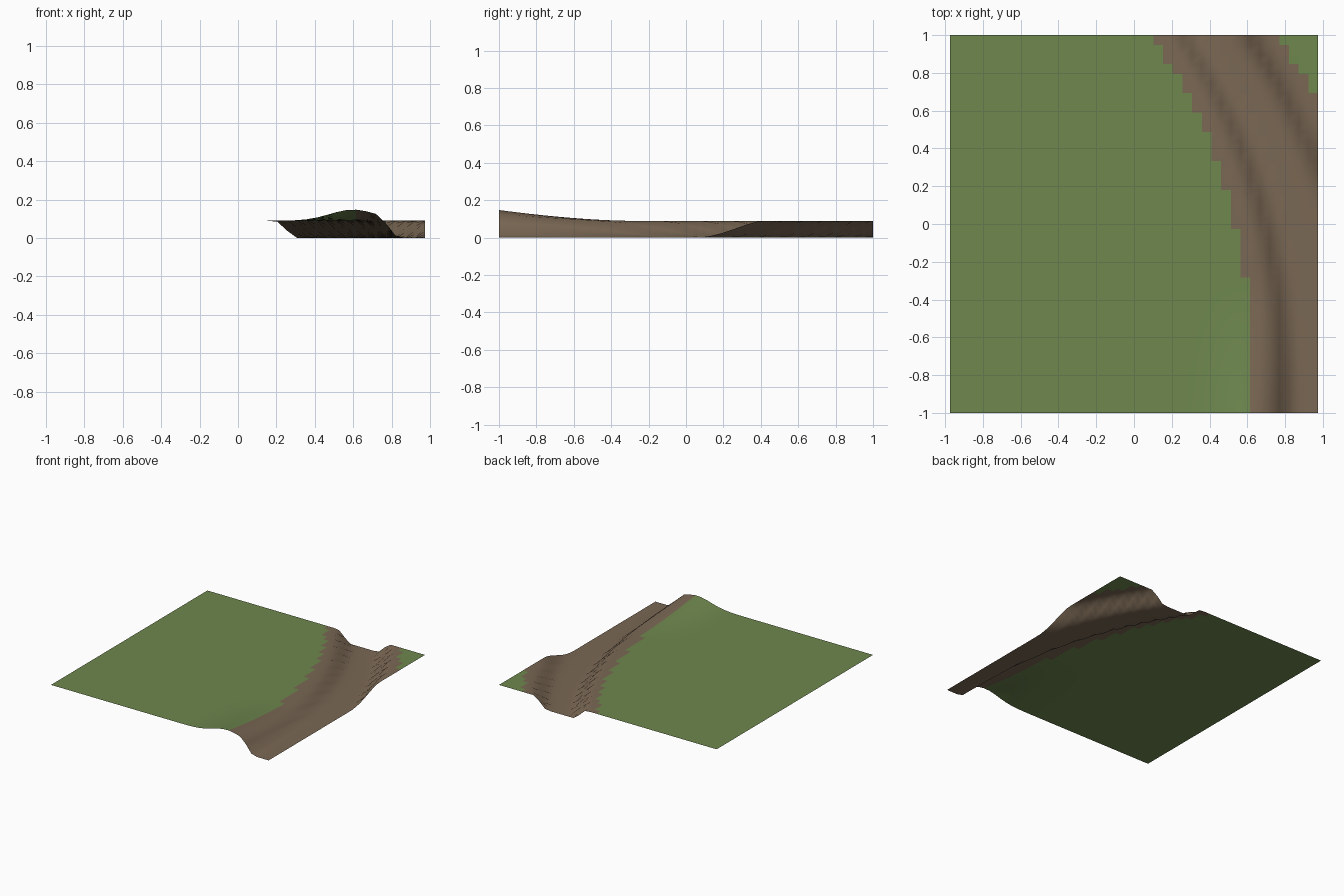
import bpy
import math

if "Cube" in bpy.data.objects:
    bpy.data.objects.remove(bpy.data.objects["Cube"])

NX, NY = 38, 39
STEP = 2.0 / NY
LEVEL = 0.09          # height of the meadow above the stream bed


def material(name, color):
    m = bpy.data.materials.new(name)
    m.diffuse_color = (*color, 1)
    m.use_nodes = True
    m.node_tree.nodes["Principled BSDF"].inputs["Base Color"].default_value = m.diffuse_color
    return m


def stream_centre(y):
    t = (y + 1) / 2
    return 0.964 - 0.537 * max(t, 0) ** 2.5


def height(x, y):
    # smooth bank on both sides of the curving stream bed
    d = abs(x - stream_centre(y))
    t = min(max((d - 0.115) / 0.125, 0), 1)
    bank = t * t * (3 - 2 * t)
    # small rise at the front edge
    fade = max(1 - (y + 1) / 0.7, 0) ** 1.6
    rise = 0.058 * math.exp(-((x - 0.6) / 0.17) ** 2) * fade
    return bank * (LEVEL + rise)


# Terrain grid
verts = []
for j in range(NY + 1):
    for i in range(NX + 1):
        x, y = (i - NX / 2) * STEP, (j - NY / 2) * STEP
        verts.append((x, y, height(x, y)))

faces, slots = [], []
row = NX + 1
for j in range(NY):
    for i in range(NX):
        a = j * row + i
        faces.append((a, a + 1, a + row + 1, a + row))
        # earth colour close to the stream, grass elsewhere
        x, y = (i + 0.5 - NX / 2) * STEP, (j + 0.5 - NY / 2) * STEP
        slots.append(1 if abs(x - stream_centre(y)) < 0.333 else 0)

mesh = bpy.data.meshes.new("riverbank_terrain")
mesh.from_pydata(verts, [], faces)
mesh.materials.append(material("grass", (0.156, 0.242, 0.076)))
mesh.materials.append(material("earth", (0.195, 0.138, 0.089)))
for p, s in zip(mesh.polygons, slots):
    p.material_index = s
    p.use_smooth = True
terrain = bpy.data.objects.new("riverbank_terrain", mesh)
bpy.context.collection.objects.link(terrain)
